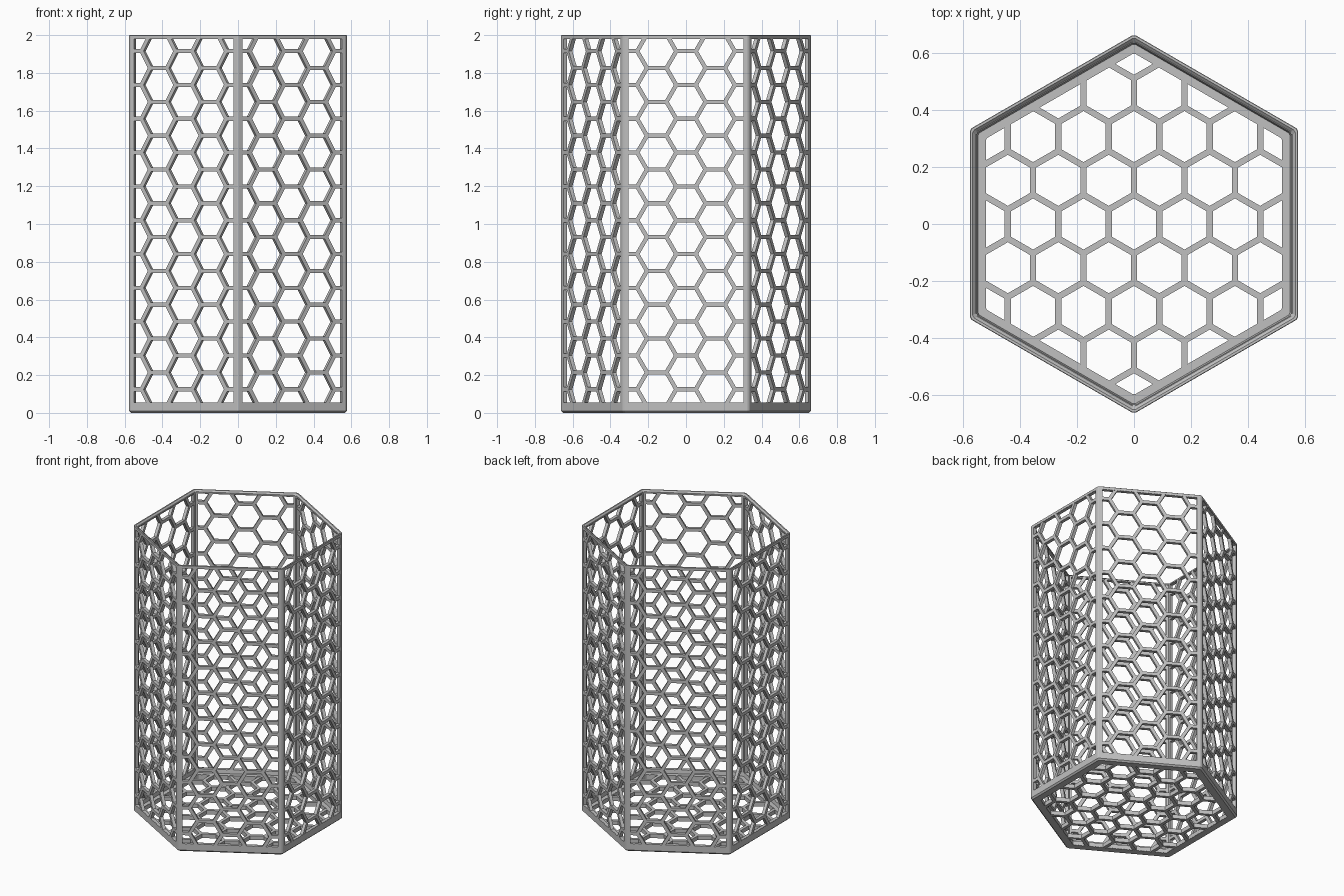
import bpy
import bmesh
from math import sin, cos, pi, sqrt
from mathutils import Matrix, Vector

cube = bpy.data.objects.get("Cube")
if cube:
    bpy.data.objects.remove(cube, do_unlink=True)

OUT, IN = 0.576, 0.552       # outer and inner distance of the walls from the axis
HEIGHT, BASE, RIM = 2.0, 0.055, 1.98
STILE = 0.028                # width of the corner posts on each wall
BAR = 0.022                  # width of the lattice bars
CHAMFER = 0.007
FLOOR_IN, FLOOR_TOP = 0.52, 0.03
PITCH = 0.179                # height of one wall cell
MID = 1.02 + PITCH / 2       # height of the centre of a middle-column cell

grey = bpy.data.materials.new("grey plastic")
grey.use_nodes = True
colour = (0.53, 0.53, 0.53, 1)
grey.diffuse_color = colour
grey.node_tree.nodes["Principled BSDF"].inputs["Base Color"].default_value = colour


def finish(bm, name):
    bmesh.ops.recalc_face_normals(bm, faces=bm.faces)
    mesh = bpy.data.meshes.new(name)
    bm.to_mesh(mesh)
    bm.free()
    mesh.materials.append(grey)
    obj = bpy.data.objects.new(name, mesh)
    bpy.context.collection.objects.link(obj)
    return obj


def point(side, along, dist, z=0.0):
    """Point on one of the six sides, measured from the middle of that side."""
    a = side * pi / 3
    return Vector((dist * cos(a) - along * sin(a), dist * sin(a) + along * cos(a), z))


def ring(name, profile):
    """Six-sided ring with trimmed corners, swept from a (distance, height) profile."""
    bm = bmesh.new()
    loops = []
    for dist, z in profile:
        half = dist / sqrt(3) - CHAMFER
        loops.append([bm.verts.new(point(k, s * half, dist, z))
                      for k in range(6) for s in (-1, 1)])
    for a, b in zip(loops, loops[1:] + loops[:1]):
        for i in range(len(a)):
            j = (i + 1) % len(a)
            bm.faces.new((a[i], a[j], b[j], b[i]))
    return finish(bm, name)


def lattice(name, pitch, columns, rows, clips, depth, matrix):
    """Honeycomb sheet clipped by (point, normal) lines and given a thickness."""
    bm = bmesh.new()
    r = pitch / sqrt(3)
    for c in range(-columns, columns + 1):
        for n in range(-rows, rows + 1):
            cx, cy = c * 1.5 * r, (n + (c % 2) / 2) * pitch
            bm.faces.new([bm.verts.new((cx + r * cos(i * pi / 3), cy + r * sin(i * pi / 3), 0))
                          for i in range(6)])
    bmesh.ops.remove_doubles(bm, verts=bm.verts, dist=0.001)
    for co, no in clips:
        bmesh.ops.bisect_plane(bm, geom=bm.verts[:] + bm.edges[:] + bm.faces[:],
                               plane_co=co, plane_no=no, clear_outer=True)
    # Slivers stay solid, every other cell is opened
    cells = [f for f in bm.faces
             if f.calc_area() / sum(e.calc_length() for e in f.edges) > BAR / 2]
    bmesh.ops.inset_individual(bm, faces=cells, thickness=BAR / 2, use_even_offset=True)
    bmesh.ops.delete(bm, geom=cells, context='FACES')
    bmesh.ops.recalc_face_normals(bm, faces=bm.faces)
    extruded = bmesh.ops.extrude_face_region(bm, geom=bm.faces[:], use_keep_orig=True)
    moved = [v for v in extruded["geom"] if isinstance(v, bmesh.types.BMVert)]
    bmesh.ops.translate(bm, verts=moved, vec=(0, 0, depth))
    bmesh.ops.transform(bm, matrix=matrix, verts=bm.verts)
    return finish(bm, name)


# Base band with a step down to the floor border
ring("base_band", [(OUT - 0.01, 0), (OUT, 0.01), (OUT, BASE), (IN, BASE),
                   (IN - 0.004, FLOOR_TOP), (FLOOR_IN, FLOOR_TOP), (FLOOR_IN, 0)])

# Top rim sloping down to the inside
ring("top_rim", [(OUT, RIM), (OUT, HEIGHT - 0.002), (OUT - 0.002, HEIGHT),
                 (OUT - 0.01, HEIGHT), (IN, RIM + 0.006), (IN, RIM)])

# Corner posts
half_out, half_in = OUT / sqrt(3), IN / sqrt(3)
edge = half_out - STILE
for k in range(6):
    outline = [point(k, edge, OUT), point(k, half_out - CHAMFER, OUT),
               point(k + 1, CHAMFER - half_out, OUT), point(k + 1, -edge, OUT),
               point(k + 1, -edge, IN), point(k, half_in, IN), point(k, edge, IN)]
    bm = bmesh.new()
    low = [bm.verts.new(p + Vector((0, 0, BASE))) for p in outline]
    high = [bm.verts.new(p + Vector((0, 0, RIM))) for p in outline]
    bm.faces.new(low)
    bm.faces.new(high)
    for i in range(len(low)):
        j = (i + 1) % len(low)
        bm.faces.new((low[i], low[j], high[j], high[i]))
    finish(bm, f"corner_post_{k + 1}")

# Wall lattices
margin = BAR / 2 - 0.001
side = edge + margin
wall_clips = [((side, 0, 0), (1, 0, 0)), ((-side, 0, 0), (-1, 0, 0)),
              ((0, RIM - MID + margin, 0), (0, 1, 0)),
              ((0, BASE - MID - margin, 0), (0, -1, 0))]
for k in range(6):
    normal, tangent = point(k, 0, 1), point(k, 1, 0)
    place = Matrix((tangent, (0, 0, 1), normal)).transposed().to_4x4()
    place.translation = normal * (IN + 0.001) + Vector((0, 0, MID))
    lattice(f"wall_lattice_{k + 1}", PITCH, 3, 7, wall_clips, OUT - IN - 0.002, place)

# Floor lattice, turned a quarter so its bars run front to back
floor_clips = []
for k in range(6):
    n = point(k, 0, 1)
    n = Vector((n.y, -n.x, 0))
    floor_clips.append((n * (FLOOR_IN + margin), n))
lattice("floor_lattice", 0.177, 5, 5, floor_clips, FLOOR_TOP - 0.002,
        Matrix.Translation((0, 0, 0.001)) @ Matrix.Rotation(pi / 2, 4, 'Z'))
